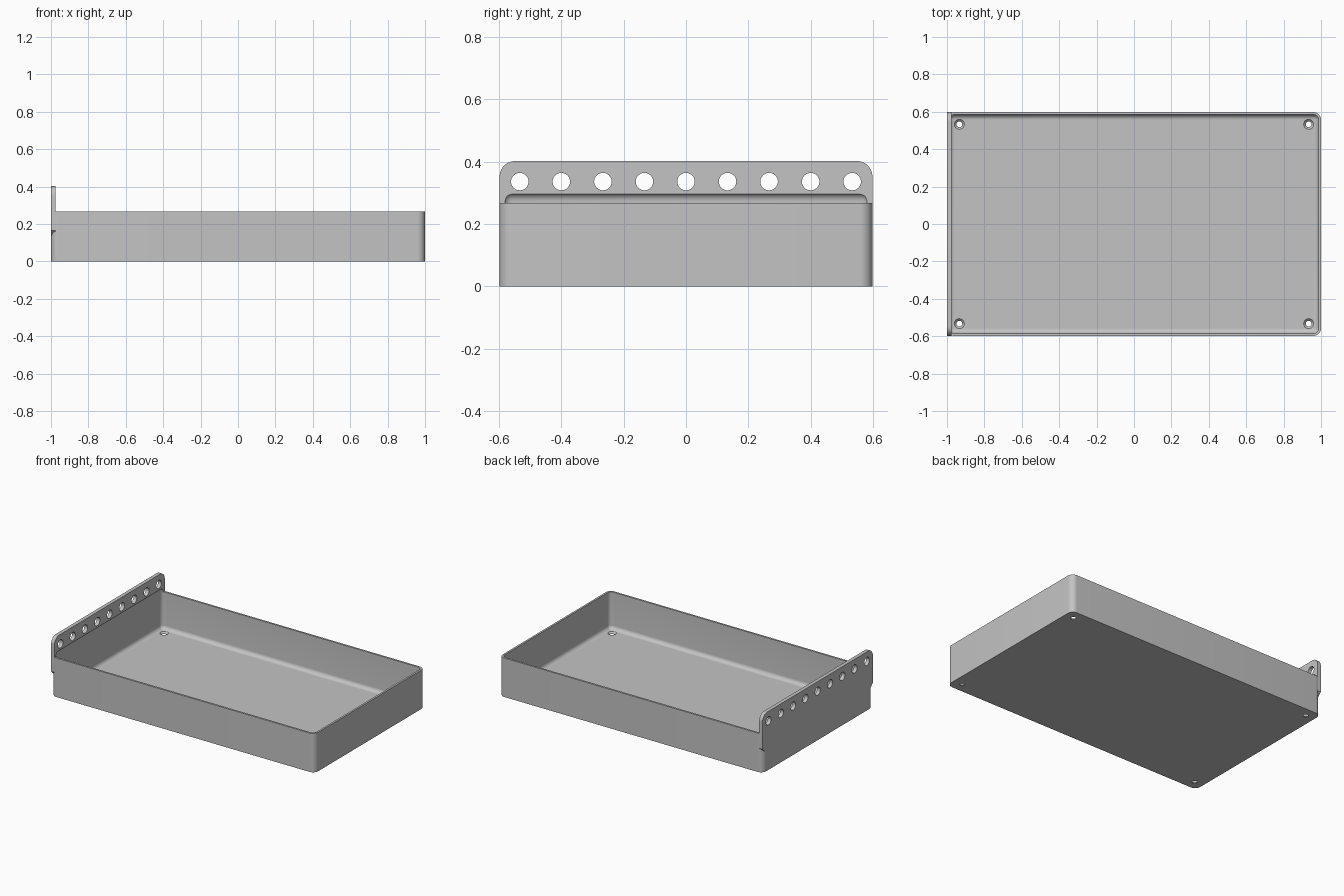
import bpy, bmesh, math
from mathutils import Matrix, Vector

old = bpy.data.objects.get("Cube")
if old:
    bpy.data.objects.remove(old, do_unlink=True)

HALF_X, HALF_Y = 1.0, 0.598
WALL, RIM, TOP = 0.0133, 0.267, 0.402
FLANGE = 0.0253
CORNER = 0.04

grey = bpy.data.materials.new("plain grey")
grey.use_nodes = True
colour = (0.55, 0.55, 0.55, 1)
grey.diffuse_color = colour
grey.node_tree.nodes["Principled BSDF"].inputs["Base Color"].default_value = colour


def finish(name, bm):
    bmesh.ops.recalc_face_normals(bm, faces=bm.faces)
    mesh = bpy.data.meshes.new(name)
    bm.to_mesh(mesh)
    bm.free()
    mesh.materials.append(grey)
    obj = bpy.data.objects.new(name, mesh)
    bpy.context.collection.objects.link(obj)
    return obj


def arc(cx, cy, r, start, steps=10):
    """Quarter circle, counter-clockwise from the start angle in degrees."""
    angles = [math.radians(start + 90 * i / steps) for i in range(steps + 1)]
    return [(cx + r * math.cos(a), cy + r * math.sin(a)) for a in angles]


def prism(name, points, push):
    bm = bmesh.new()
    face = bm.faces.new([bm.verts.new(p) for p in points])
    new = bmesh.ops.extrude_face_region(bm, geom=[face])["geom"]
    bmesh.ops.translate(bm, vec=Vector(push),
                        verts=[g for g in new if isinstance(g, bmesh.types.BMVert)])
    return finish(name, bm)


def combine(target, other, operation):
    mod = target.modifiers.new(operation, "BOOLEAN")
    mod.operation, mod.solver, mod.object = operation, "EXACT", other
    bpy.context.view_layer.objects.active = target
    bpy.ops.object.modifier_apply(modifier=mod.name)
    bpy.data.objects.remove(other, do_unlink=True)


def cones(name, spots, r1, r2, depth, turn=Matrix()):
    bm = bmesh.new()
    for spot in spots:
        bmesh.ops.create_cone(bm, cap_ends=True, segments=32, radius1=r1, radius2=r2,
                              depth=depth, matrix=Matrix.Translation(spot) @ turn)
    return finish(name, bm)


# Tray block with rounded upright corners
ix, iy = HALF_X - CORNER, HALF_Y - CORNER
outline = (arc(ix, iy, CORNER, 0) + arc(-ix, iy, CORNER, 90)
           + arc(-ix, -iy, CORNER, 180) + arc(ix, -iy, CORNER, 270))
tray = prism("tray", [(x, y, 0) for x, y in outline], (0, 0, RIM))

# Upright hanging flange: rounded top corners, chamfered lower ends
ROUND, CHAMFER, LOW = 0.05, 0.05, 0.165
fy, fz = HALF_Y - ROUND, TOP - ROUND
profile = (arc(fy, fz, ROUND, 0) + arc(-fy, fz, ROUND, 90)
           + [(-HALF_Y, LOW), (-HALF_Y + CHAMFER, LOW - CHAMFER),
              (HALF_Y - CHAMFER, LOW - CHAMFER), (HALF_Y, LOW)])
flange = prism("flange", [(-HALF_X, y, z) for y, z in profile], (FLANGE, 0, 0))
combine(tray, flange, "UNION")

# Cavity with filleted edges, reaching up into the flange
CEILING = 0.3
bm = bmesh.new()
bmesh.ops.create_cube(bm, size=1)
bmesh.ops.scale(bm, verts=bm.verts,
                vec=(2 * (HALF_X - WALL), 2 * (HALF_Y - WALL), CEILING - WALL))
bmesh.ops.translate(bm, verts=bm.verts, vec=(0, 0, (CEILING + WALL) / 2))
bmesh.ops.bevel(bm, geom=list(bm.edges), offset=CORNER - WALL, segments=8,
                profile=0.5, affect="EDGES")
combine(tray, finish("cavity", bm), "DIFFERENCE")

# Row of hanging holes through the flange
row = [(-HALF_X, 0.1333 * i, 0.336) for i in range(-4, 5)]
combine(tray, cones("hanging_holes", row, 0.028, 0.028, 0.2,
                    Matrix.Rotation(math.pi / 2, 4, "Y")), "DIFFERENCE")

# Countersunk screw holes in the floor corners
corners = [(sx * 0.934, sy * 0.533) for sx in (-1, 1) for sy in (-1, 1)]
combine(tray, cones("screw_holes", [(x, y, 0) for x, y in corners],
                    0.0155, 0.0155, 0.08), "DIFFERENCE")
combine(tray, cones("countersinks", [(x, y, 0.007) for x, y in corners],
                    0.0115, 0.0295, 0.018), "DIFFERENCE")

# One material, smooth fillets with sharp edges kept
tray.data.materials.clear()
tray.data.materials.append(grey)
for poly in tray.data.polygons:
    poly.material_index = 0
bpy.ops.object.select_all(action="DESELECT")
tray.select_set(True)
bpy.context.view_layer.objects.active = tray
bpy.ops.object.shade_smooth_by_angle(angle=math.radians(30))
